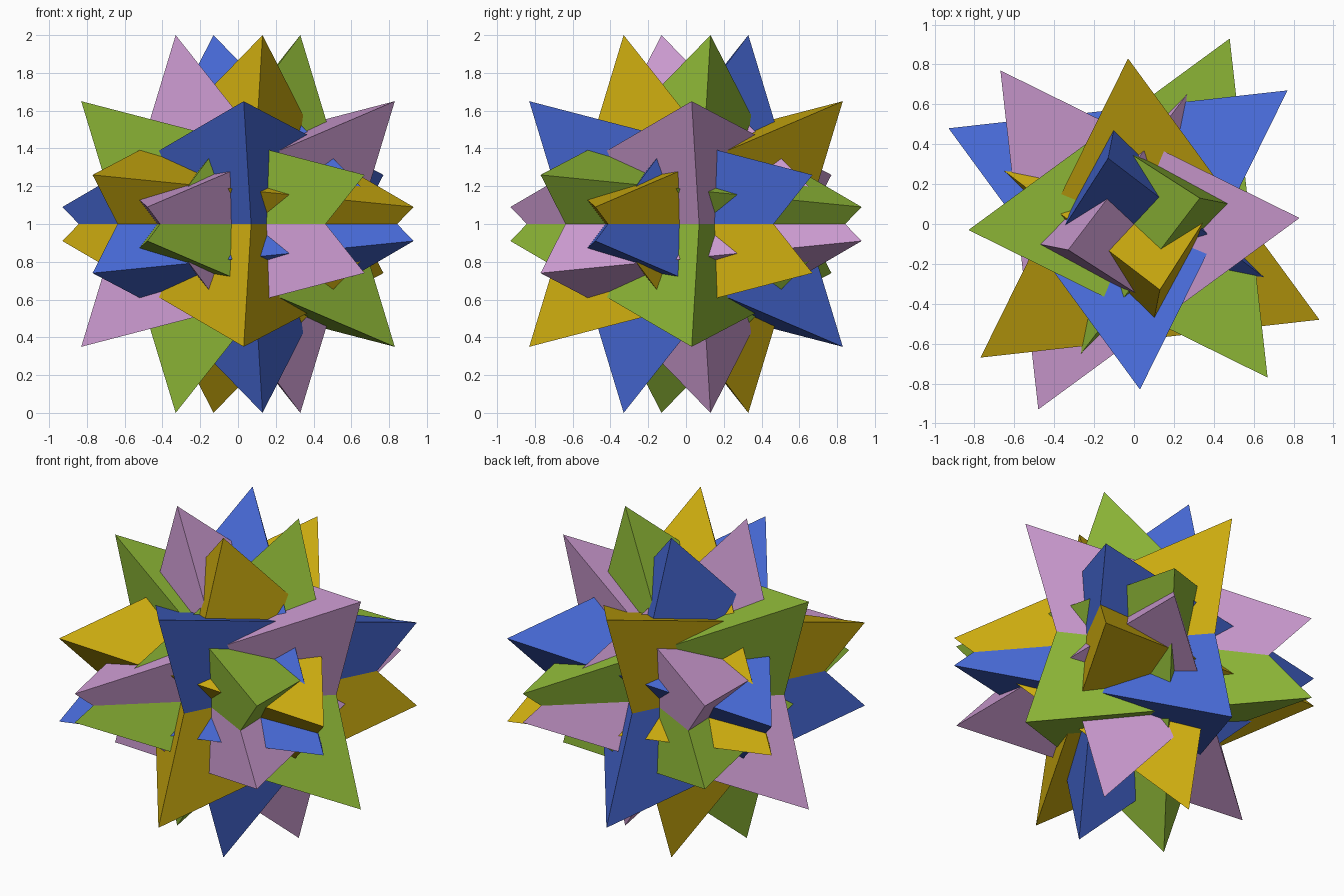
import bpy
import bmesh
from itertools import combinations
from math import radians
from mathutils import Matrix, Vector

cube = bpy.data.objects.get("Cube")
if cube:
    bpy.data.objects.remove(cube, do_unlink=True)

# Corners of one regular tetrahedron, measured from the centre of the star
CORNERS = [(-0.33, -0.13, 1.0), (-0.83, -0.03, -0.65),
           (0.48, 0.93, -0.09), (0.67, -0.77, -0.26)]

# One colour per quarter turn
COLOURS = [("pink", (0.61, 0.33, 0.64)),
           ("yellow", (0.62, 0.42, 0.005)),
           ("green", (0.285, 0.50, 0.04)),
           ("blue", (0.062, 0.14, 0.66))]


def make_material(name, rgb):
    mat = bpy.data.materials.new(name)
    mat.use_nodes = True
    colour = (*rgb, 1.0)
    mat.diffuse_color = colour
    mat.node_tree.nodes["Principled BSDF"].inputs["Base Color"].default_value = colour
    return mat


def make_star(name, turn, mat):
    """Eight-pointed star: a tetrahedron and its point reflection, interlocked."""
    bm = bmesh.new()
    for sign in (1, -1):
        verts = [bm.verts.new(sign * Vector(c)) for c in CORNERS]
        for tri in combinations(verts, 3):
            bm.faces.new(tri)
    bmesh.ops.recalc_face_normals(bm, faces=bm.faces)
    bm.transform(Matrix.Translation((0, 0, 1)) @ Matrix.Rotation(turn, 4, 'Z'))
    mesh = bpy.data.meshes.new(name)
    bm.to_mesh(mesh)
    bm.free()
    mesh.materials.append(mat)
    bpy.context.collection.objects.link(bpy.data.objects.new(name, mesh))


# Four interlocking stars, each a quarter turn from the last
for i, (colour_name, rgb) in enumerate(COLOURS):
    make_star(colour_name + "_star", radians(90 * i), make_material(colour_name, rgb))
